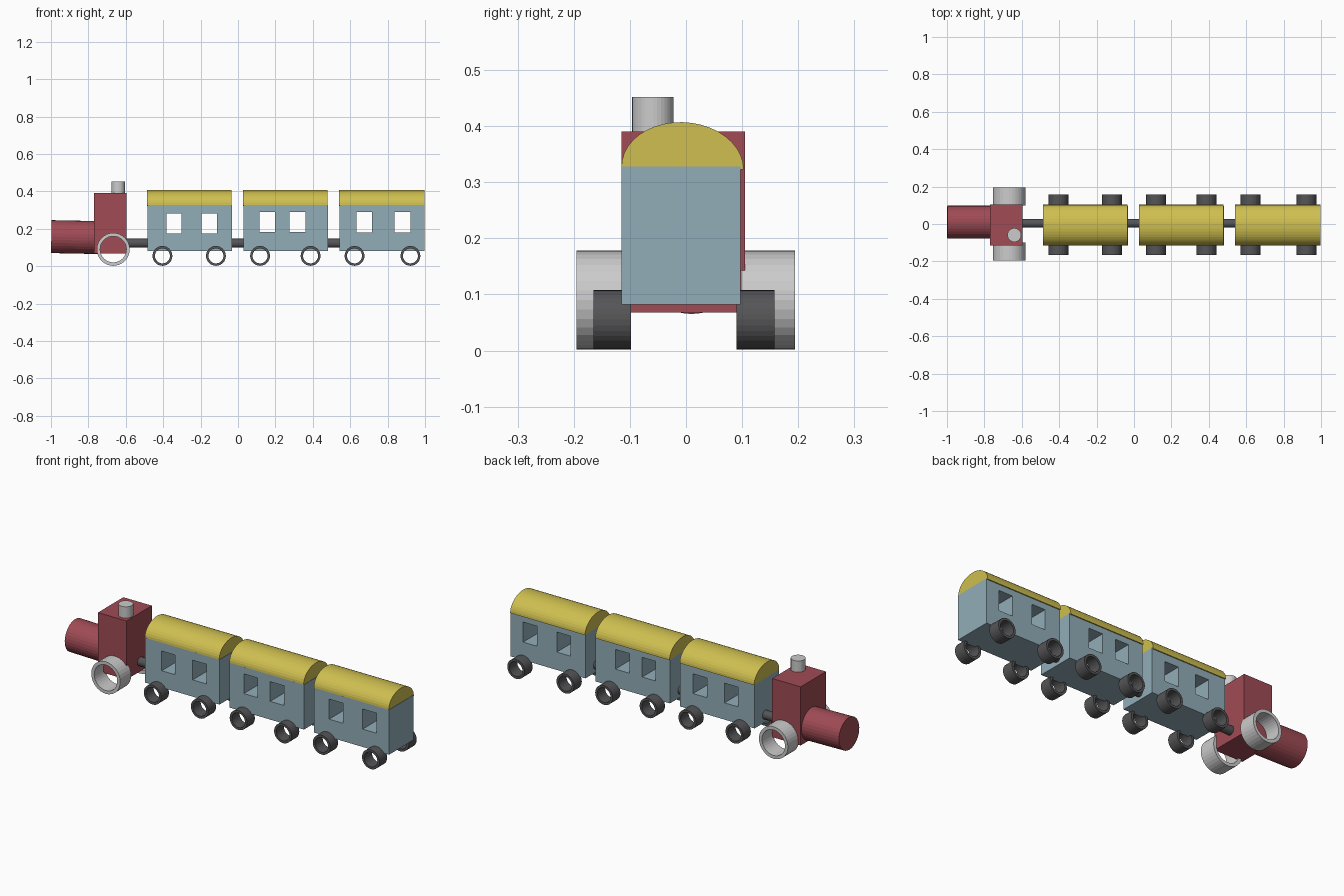
import bpy, bmesh, math
from mathutils import Vector

if "Cube" in bpy.data.objects:
    bpy.data.objects.remove(bpy.data.objects["Cube"])


def material(name, rgb):
    m = bpy.data.materials.new(name)
    m.diffuse_color = (*rgb, 1)
    m.use_nodes = True
    m.node_tree.nodes["Principled BSDF"].inputs["Base Color"].default_value = m.diffuse_color
    return m


RED = material("engine_red", (0.35, 0.07, 0.09))
BLUE = material("carriage_blue", (0.29, 0.42, 0.48))
YELLOW = material("roof_yellow", (0.62, 0.52, 0.08))
DARK = material("dark_metal", (0.09, 0.09, 0.095))


def finish(name, bm, mat=None):
    bmesh.ops.recalc_face_normals(bm, faces=bm.faces)
    me = bpy.data.meshes.new(name)
    bm.to_mesh(me)
    bm.free()
    ob = bpy.data.objects.new(name, me)
    bpy.context.collection.objects.link(ob)
    if mat:
        me.materials.append(mat)
    return ob


def extrude(bm, faces, vec):
    new = bmesh.ops.extrude_face_region(bm, geom=faces)["geom"]
    bmesh.ops.translate(bm, vec=vec, verts=[v for v in new if isinstance(v, bmesh.types.BMVert)])


def box(name, lo, hi, mat):
    bm = bmesh.new()
    bmesh.ops.create_cube(bm, size=1)
    for v in bm.verts:
        v.co = [(a + b) / 2 + c * (b - a) for a, b, c in zip(lo, hi, v.co)]
    return finish(name, bm, mat)


def rod(name, start, end, radius, mat=None, sides=32):
    start, end = Vector(start), Vector(end)
    axis = end - start
    bm = bmesh.new()
    bmesh.ops.create_cone(bm, cap_ends=True, segments=sides, radius1=radius,
                          radius2=radius, depth=axis.length)
    ob = finish(name, bm, mat)
    ob.location = (start + end) / 2
    ob.rotation_euler = axis.to_track_quat('Z', 'Y').to_euler()
    return ob


def wheel(name, x, y0, y1, outer, inner, mat=None, sides=32):
    """Open ring with its axle along y, resting on the ground."""
    bm = bmesh.new()
    rings = []
    for r in (outer, inner):
        rings.append([bm.verts.new((x + r * math.cos(a), y0, outer + 0.002 + r * math.sin(a)))
                      for a in (2 * math.pi * i / sides for i in range(sides))])
    faces = []
    for i in range(sides):
        j = (i + 1) % sides
        faces.append(bm.faces.new((rings[0][i], rings[0][j], rings[1][j], rings[1][i])))
    extrude(bm, faces, (0, y1 - y0, 0))
    return finish(name, bm, mat)


def carriage_body(name, x0, x1, windows, z_win):
    """Solid block with window openings running right through it."""
    xs = [x0, *windows[0], *windows[1], x1]
    zs = [0.082, *z_win, 0.328]
    bm = bmesh.new()
    grid = [[bm.verts.new((x, -0.115, z)) for z in zs] for x in xs]
    faces = []
    for i in range(5):
        for k in range(3):
            if k == 1 and i in (1, 3):
                continue
            faces.append(bm.faces.new((grid[i][k], grid[i + 1][k],
                                       grid[i + 1][k + 1], grid[i][k + 1])))
    extrude(bm, faces, (0, 0.212, 0))
    return finish(name, bm, BLUE)


def roof(name, x0, x1, sides=20):
    """Half-ellipse barrel, leaning very slightly to the back."""
    bm = bmesh.new()
    verts = []
    for i in range(sides + 1):
        a = math.pi * i / sides
        y = -0.006 + 0.109 * math.cos(a)
        verts.append(bm.verts.new((x0, y, 0.325 + 0.082 * math.sin(a) - 0.025 * (y + 0.006))))
    extrude(bm, [bm.faces.new(verts)], (x1 - x0, 0, 0))
    return finish(name, bm, YELLOW)


# Engine
rod("boiler", (-0.998, 0.01, 0.158), (-0.75, 0.01, 0.153), 0.088, RED)
box("cab", (-0.77, -0.115, 0.068), (-0.597, 0.105, 0.39), RED)
rod("chimney", (-0.64, -0.059, 0.37), (-0.64, -0.059, 0.452), 0.037)
wheel("engine_wheel_front", -0.667, -0.195, -0.1, 0.088, 0.070)
wheel("engine_wheel_back", -0.667, 0.098, 0.194, 0.088, 0.070)

# Carriages: x range, window x ranges, window heights, wheel centres
cars = [
    (-0.484, -0.032, ((-0.383, -0.302), (-0.195, -0.111)), (0.174, 0.282), (-0.404, -0.118)),
    (0.030, 0.481, ((0.116, 0.198), (0.276, 0.361)), (0.182, 0.290), (0.118, 0.388)),
    (0.543, 0.998, ((0.634, 0.717), (0.838, 0.922)), (0.180, 0.290), (0.623, 0.922)),
]
previous_end = -0.597
for n, (x0, x1, windows, z_win, wheels) in enumerate(cars, 1):
    carriage_body(f"carriage_{n}_body", x0, x1, windows, z_win)
    roof(f"carriage_{n}_roof", x0 - 0.002, x1 - 0.002)
    for x, end in zip(wheels, ("left", "right")):
        wheel(f"carriage_{n}_wheel_front_{end}", x, -0.165, -0.098, 0.053, 0.040, DARK)
        wheel(f"carriage_{n}_wheel_back_{end}", x, 0.09, 0.158, 0.053, 0.040, DARK)
    rod(f"coupling_{n}", (previous_end - 0.02, 0.004, 0.123), (x0 + 0.02, 0.004, 0.123),
        0.024, DARK, 24)
    previous_end = x1
